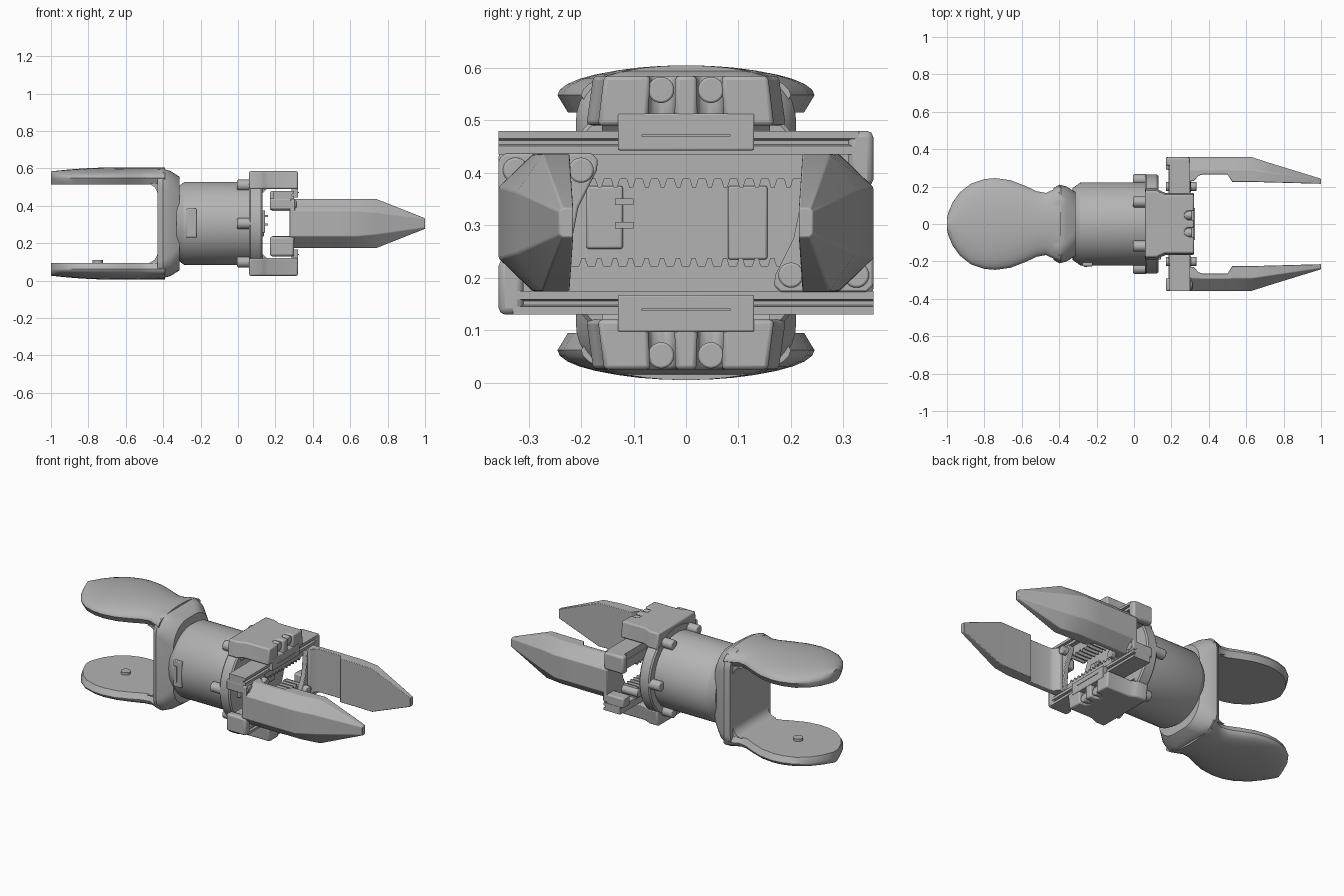
import bpy, bmesh, math
from mathutils import Matrix

if "Cube" in bpy.data.objects:
    bpy.data.objects.remove(bpy.data.objects["Cube"], do_unlink=True)

MID = 0.305  # height of the long axis; all parts are built around it


def make_material(name, value):
    mat = bpy.data.materials.new(name)
    mat.use_nodes = True
    colour = (value, value, value, 1)
    mat.diffuse_color = colour
    mat.node_tree.nodes["Principled BSDF"].inputs["Base Color"].default_value = colour
    return mat


GREY = make_material("plain grey", 0.45)


def finish(bm, name, side=1, bevel=0.0):
    """Turn a bmesh into an object; side -1 is the half turn about the long axis."""
    if side < 0:
        bm.transform(Matrix.Rotation(math.pi, 4, 'X'))
    bm.transform(Matrix.Translation((0, 0, MID)))
    bmesh.ops.recalc_face_normals(bm, faces=bm.faces)
    mesh = bpy.data.meshes.new(name)
    bm.to_mesh(mesh)
    bm.free()
    mesh.materials.append(GREY)
    obj = bpy.data.objects.new(name, mesh)
    bpy.context.collection.objects.link(obj)
    if bevel:
        mod = obj.modifiers.new("bevel", 'BEVEL')
        mod.width, mod.segments, mod.limit_method = bevel, 2, 'ANGLE'
    bpy.ops.object.select_all(action='DESELECT')
    obj.select_set(True)
    bpy.context.view_layer.objects.active = obj
    bpy.ops.object.shade_smooth_by_angle(angle=math.radians(32))
    return obj


def loft(name, rings, side=1, bevel=0.0):
    """Skin closed rings of equal length and cap both ends."""
    bm = bmesh.new()
    rows = [[bm.verts.new(p) for p in ring] for ring in rings]
    n = len(rows[0])
    for a, b in zip(rows, rows[1:]):
        for i in range(n):
            bm.faces.new((a[i], a[(i + 1) % n], b[(i + 1) % n], b[i]))
    bm.faces.new(rows[0])
    bm.faces.new(rows[-1])
    return finish(bm, name, side, bevel)


def prism(name, pts, axis, a, b, side=1, bevel=0.0, taper=1.0):
    """Extrude a 2D profile along one axis; taper narrows y at the far end."""
    place = {'x': lambda p, d, t: (d, p[0], p[1]),
             'y': lambda p, d, t: (p[0], d, p[1]),
             'z': lambda p, d, t: (p[0], p[1] * t, d)}[axis]
    return loft(name, [[place(p, d, t) for p in pts] for d, t in ((a, 1), (b, taper))], side, bevel)


def box(name, x, y, z, side=1, bevel=0.0):
    return prism(name, [(x[0], y[0]), (x[1], y[0]), (x[1], y[1]), (x[0], y[1])], 'z', *z, side, bevel)


def circle(u, v, r, n=24):
    return [(u + r * math.cos(math.tau * i / n), v + r * math.sin(math.tau * i / n)) for i in range(n)]


def lathe(name, profile, n=64):
    loft(name, [[(x, u, v) for u, v in circle(0, 0, r, n)] for x, r in profile])


def rounded_rect(hw, hh, r, steps=8):
    pts = []
    for k, (sy, sz) in enumerate(((1, 1), (-1, 1), (-1, -1), (1, -1))):
        for i in range(steps + 1):
            a = math.pi / 2 * (k + i / steps)
            pts.append((sy * (hw - r) + r * math.cos(a), sz * (hh - r) + r * math.sin(a)))
    return pts


# Forked cradle: two domed paddles
OUTLINE = [(-1, .03), (-.993, .06), (-.97, .115), (-.93, .17), (-.87, .217), (-.8, .24), (-.74, .245),
           (-.66, .234), (-.58, .203), (-.52, .175), (-.47, .166), (-.43, .185), (-.39, .2)]


def paddle_ring(x, hw):
    top = .3 - .13 * max(0, -.65 - x) ** 2 / .9 * 1.2
    inset = min(.02, hw * .4)
    ring = [(x, -hw + inset, .21), (x, hw - inset, .21)]
    for i in range(17):
        a = math.pi * i / 16
        ring.append((x, hw * math.cos(a), .243 + (top - .243) * math.sin(a)))
    return ring


for side, label in ((1, "upper"), (-1, "lower")):
    loft(label + "_paddle", [paddle_ring(x, w) for x, w in OUTLINE], side)
    arc = [(-.49 + .06 * math.sin(a), .152 + .06 * math.cos(a))
           for a in [math.pi / 2 * i / 8 for i in range(9)]]
    prism(label + "_inner_fillet", arc + [(-.41, .152), (-.41, .215)], 'y', -.165, .165, side)

# Cradle web and its tapered collar
loft("cradle_web", [[(x, y, z) for y, z in rounded_rect(hw, hh, r)] for x, hw, hh, r in
                    ((-.43, .192, .29, .09), (-.4, .21, .292, .1), (-.36, .2, .28, .11),
                     (-.312, .17, .25, .13))])
prism("paddle_button", circle(-.75, 0, .027), 'z', -.22, -.195)

# Wrist barrel with its side slot and ring of bolts
lathe("wrist_barrel", [(-.33, .19), (-.31, .205), (-.295, .216), (-.285, .222), (.07, .222)])
box("slot_frame", (-.275, -.222), (-.226, -.2), (-.075, .08), bevel=.004)
box("slot_cover", (-.265, -.25), (-.23, -.2), (-.045, .05))
lathe("front_flange", [(.058, .258), (.066, .265), (.122, .265), (.13, .258)])
for i in range(6):
    a = math.tau * i / 6
    prism("flange_bolt", circle(.237 * math.cos(a), .237 * math.sin(a), .029), 'x', -.005, .07, bevel=.006)

# Motor and cover details on the flange face
box("motor_block", (.12, .145), (-.19, -.12), (-.05, .07), bevel=.005)
box("cover_panel", (.12, .138), (.08, .155), (-.07, .07), bevel=.004)
for z in (.04, -.005):
    box("motor_pin", (.13, .16), (-.135, -.1), (z - .006, z + .006))

# Arm seen from above: fillet into the flange and two screw notches
half = [(.06, .19), (.12, .19), (.14, .18), (.165, .168), (.32, .168),
        (.32, .073), (.285, .073), (.272, .06), (.272, .034), (.285, .022), (.32, .022)]
ARM = half + [(x, -y) for x, y in reversed(half)]

# Rack teeth profile
TEETH = []
for i in range(14):
    y = -.21 + .03 * i
    TEETH += [(y, .083), (y + .007, .083), (y + .012, .067), (y + .019, .067), (y + .024, .083)]

# Finger section values along its length: x, inner, shoulder, outer, half height, outer half height
FINGER = [(.28, .225, .29, .357, .131, .068), (.32, .23, .29, .357, .131, .068),
          (.345, .258, .29, .357, .131, .068), (.365, .265, .292, .357, .131, .068),
          (.5, .265, .292, .357, .131, .068), (.525, .225, .29, .357, .131, .068),
          (.63, .225, .29, .357, .131, .068), (.74, .222, .274, .322, .131, .058),
          (1, .215, .236, .242, .028, .022)]

for side, label in ((1, "upper"), (-1, "lower")):
    # Bracket arm, its guide and screws
    prism(label + "_bracket_arm", ARM, 'z', .185, .28, side, .008, .93)
    prism(label + "_arm_fillet", [(.12, .19), (.12, .14), (.133, .165), (.16, .19)], 'y', -.16, .16, side)
    box(label + "_rail_guide", (.285, .322), (-.13, .13), (.138, .208), side, .003)
    box(label + "_guide_slot", (.32, .325), (-.085, .085), (.164, .168), side)
    for y in (-.0475, .0475):
        prism(label + "_arm_screw", circle(y, .253, .025), 'x', .25, .31, side, .004)

    # Sliding rail with a groove, end block and toothed rack
    prism(label + "_rail", [(.19, .13), (.3, .13), (.3, .146), (.288, .149), (.288, .157), (.3, .16),
                            (.3, .175), (.19, .175)], 'y', -.357, .33, side)
    box(label + "_rail_end", (.17, .3), (.31, .357), (.07, .175), side, .012)
    prism(label + "_rack", TEETH + [(.31, .083), (.31, .135), (-.21, .135)], 'x', .185, .275, side)

    # Finger, its gusset plate and pivots
    loft(label + "_finger", [[(x, -i, -H), (x, -i, H), (x, -m, H), (x, -o, h), (x, -o, -h), (x, -m, -H)]
                             for x, i, m, o, H, h in FINGER], side, .003)
    prism(label + "_finger_gusset", [(-.357, .12), (-.345, .132), (-.18, .132), (-.168, .12), (-.17, .1),
                                     (-.205, .03), (-.215, -.02), (-.225, -.12), (-.285, -.131),
                                     (-.357, -.068)], 'x', .275, .305, side, .004)
    box(label + "_finger_carriage", (.17, .285), (-.357, -.29), (.075, .135), side, .008)
    for y, x in ((-.325, .2), (-.2, .335)):
        prism(label + "_finger_pivot", circle(y, .1, .024), 'x', .17, max(x, .312), side, .004)
